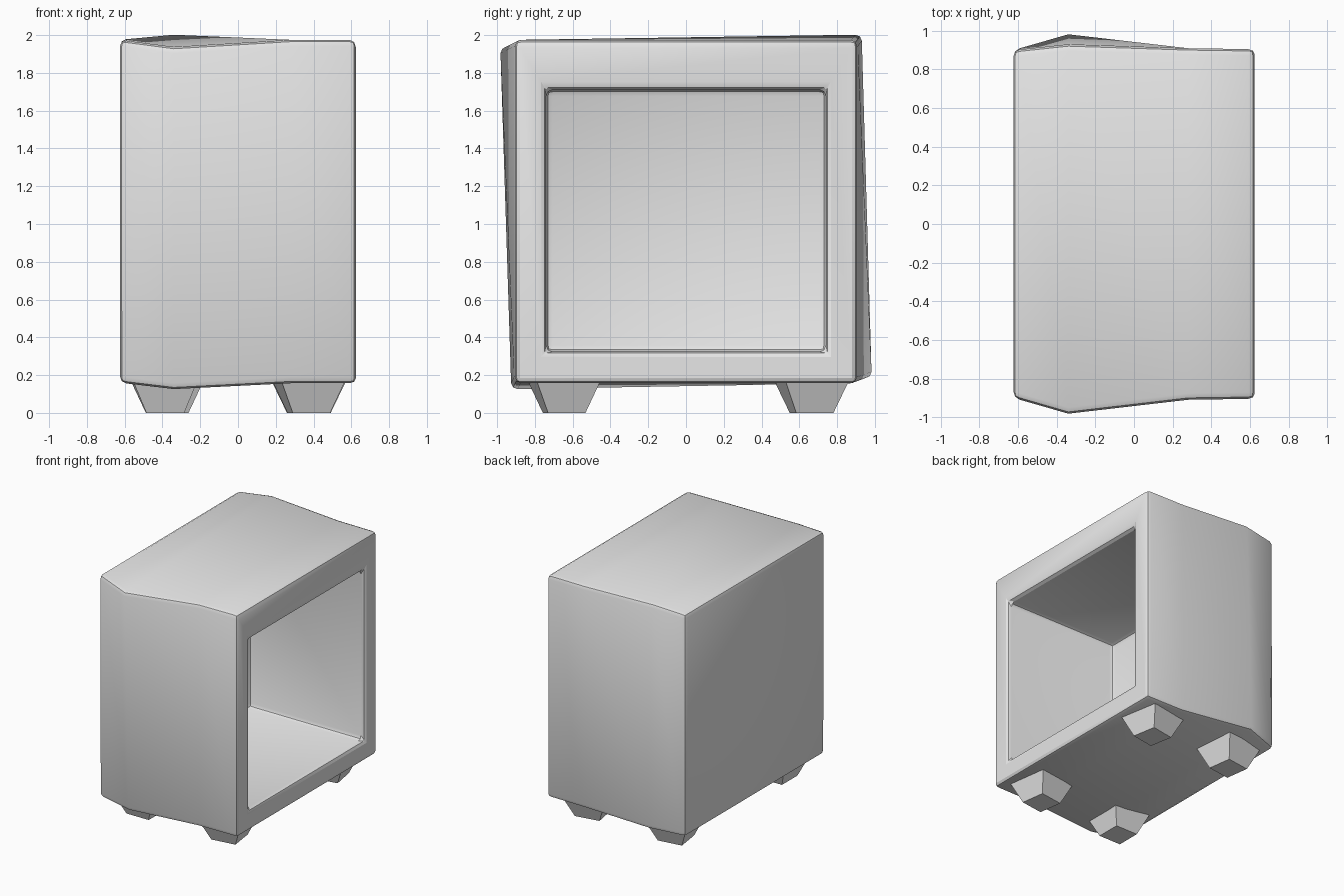
import bpy, bmesh, math
from mathutils import Matrix

if "Cube" in bpy.data.objects:
    bpy.data.objects.remove(bpy.data.objects["Cube"])

grey = bpy.data.materials.new("light_grey")
grey.diffuse_color = (0.8, 0.8, 0.8, 1)
grey.use_nodes = True
grey.node_tree.nodes["Principled BSDF"].inputs["Base Color"].default_value = grey.diffuse_color


def make_object(name, bm):
    bmesh.ops.recalc_face_normals(bm, faces=bm.faces[:])
    me = bpy.data.meshes.new(name)
    bm.to_mesh(me)
    bm.free()
    ob = bpy.data.objects.new(name, me)
    bpy.context.collection.objects.link(ob)
    me.materials.append(grey)
    return ob


def box_ring(y, z0, z1):
    return [(-y, z0), (y, z0), (y, z1), (-y, z1)]


# Shell: rings along x, with a slightly twisted bulge, then folded into the cavity
rings = [
    (-0.625, box_ring(0.90, 0.16, 1.975)),
    (-0.34, [(-0.925, 0.125), (0.983, 0.185), (0.93, 2.003), (-0.983, 1.937)]),
    (0.28, box_ring(0.91, 0.157, 1.975)),
    (0.625, box_ring(0.905, 0.157, 1.975)),
    (0.625, box_ring(0.74, 0.325, 1.71)),
    (-0.41, box_ring(0.74, 0.325, 1.71)),
]
bm = bmesh.new()
loops = [[bm.verts.new((x, y, z)) for y, z in pts] for x, pts in rings]
for a, b in zip(loops, loops[1:]):
    for i in range(4):
        j = (i + 1) % 4
        bm.faces.new((a[i], a[j], b[j], b[i]))
bm.faces.new(loops[0])
bm.faces.new(loops[-1])
shell = make_object("cabinet_shell", bm)
bevel = shell.modifiers.new("soft_edges", 'BEVEL')
bevel.width = 0.033
bevel.segments = 2
bevel.limit_method = 'ANGLE'
bevel.angle_limit = math.radians(40)
bpy.context.view_layer.objects.active = shell
shell.select_set(True)
bpy.ops.object.modifier_apply(modifier=bevel.name)
bpy.ops.object.shade_smooth_by_angle(angle=math.radians(25))

# Feet: small tapered blocks, each turned a little
feet = [
    ("front_left_foot", -0.385, -0.645, 0),
    ("front_right_foot", 0.375, -0.645, 8),
    ("back_left_foot", -0.375, 0.665, 8),
    ("back_right_foot", 0.375, 0.665, 10),
]
for name, x, y, turn in feet:
    bm = bmesh.new()
    bmesh.ops.create_cube(bm, size=1)
    for v in bm.verts:
        top = v.co.z > 0
        w = 0.35 if top else 0.2
        v.co = (v.co.x * w, v.co.y * w, 0.18 if top else 0)
    bm.transform(Matrix.Translation((x, y, 0)) @ Matrix.Rotation(math.radians(turn), 4, 'Z'))
    make_object(name, bm)
